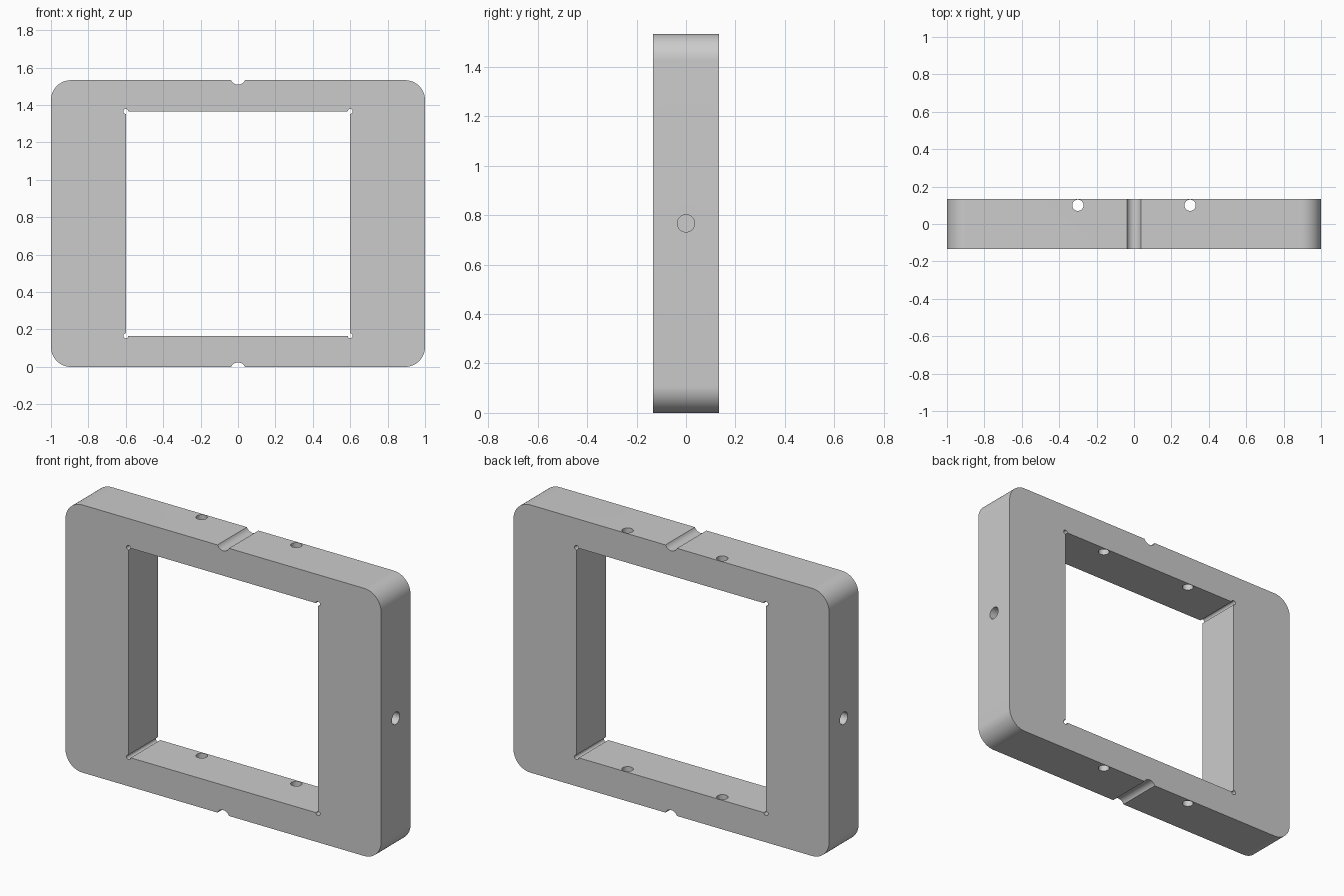
import bpy, bmesh
from math import sin, cos, radians, pi, asin, degrees
from mathutils import Matrix

if "Cube" in bpy.data.objects:
    bpy.data.objects.remove(bpy.data.objects["Cube"])

H, D = 1.533, 0.1333          # height, half depth
CORNER, MID = 0.107, H / 2
WIN, RELIEF = 0.6, 0.0135     # half window, corner relief radius
NOTCH, OFFSET = 0.04, 0.016   # notch radius, centre beyond the edge


def arc(cx, cz, r, a0, a1, n):
    steps = [radians(a0 + (a1 - a0) * i / n) for i in range(n + 1)]
    return [(cx + r * cos(a), cz + r * sin(a)) for a in steps]


# Outer outline, anticlockwise, with rounded corners and two notches
dip = degrees(asin(OFFSET / NOTCH))
c, r = 1 - CORNER, CORNER
outer = (arc(0, -OFFSET, NOTCH, 180 - dip, dip, 16)
         + arc(c, r, r, -90, 0, 16) + arc(c, H - r, r, 0, 90, 16)
         + arc(0, H + OFFSET, NOTCH, -dip, -180 + dip, 16)
         + arc(-c, H - r, r, 90, 180, 16) + arc(-c, r, r, 180, 270, 16))

# Window outline with round corner reliefs
inner = []
for sx, sz, start in ((1, -1, 180), (1, 1, 270), (-1, 1, 0), (-1, -1, 90)):
    inner += arc(sx * WIN, MID + sz * WIN, RELIEF, start, start + 270, 18)

# Plate body
bm = bmesh.new()
edges = []
for loop in (outer, inner):
    vs = [bm.verts.new((x, -D, z)) for x, z in loop]
    edges += [bm.edges.new((vs[i - 1], vs[i])) for i in range(len(vs))]
bmesh.ops.triangle_fill(bm, edges=edges, use_beauty=True, use_dissolve=False)
ext = bmesh.ops.extrude_face_region(bm, geom=bm.faces[:], use_keep_orig=True)
bmesh.ops.translate(bm, vec=(0, 2 * D, 0),
                    verts=[g for g in ext["geom"] if isinstance(g, bmesh.types.BMVert)])
bmesh.ops.recalc_face_normals(bm, faces=bm.faces[:])
mesh = bpy.data.meshes.new("frame_plate")
bm.to_mesh(mesh)
bm.free()
plate = bpy.data.objects.new("frame_plate", mesh)
bpy.context.collection.objects.link(plate)

# Drill cutters: vertical through holes and blind side holes
bm = bmesh.new()


def drill(radius, depth, matrix):
    bmesh.ops.create_cone(bm, cap_ends=True, segments=40, radius1=radius,
                          radius2=radius, depth=depth, matrix=matrix)


for s in (-1, 1):
    drill(0.03, H + 0.4, Matrix.Translation((s * 0.3, 0.1, MID)))
    drill(0.035, 0.5, Matrix.Translation((s * 1.0, 0, MID)) @ Matrix.Rotation(pi / 2, 4, 'Y'))
cut_mesh = bpy.data.meshes.new("drill_cutters")
bm.to_mesh(cut_mesh)
bm.free()
cutter = bpy.data.objects.new("drill_cutters", cut_mesh)
cutter.hide_render = True
bpy.context.collection.objects.link(cutter)

# Cut the holes, then shade smooth with crisp edges
mod = plate.modifiers.new("holes", 'BOOLEAN')
mod.operation, mod.solver, mod.object = 'DIFFERENCE', 'EXACT', cutter
bpy.context.view_layer.objects.active = plate
plate.select_set(True)
bpy.ops.object.modifier_apply(modifier=mod.name)
bpy.data.objects.remove(cutter)
bpy.ops.object.shade_smooth_by_angle(angle=radians(30))
